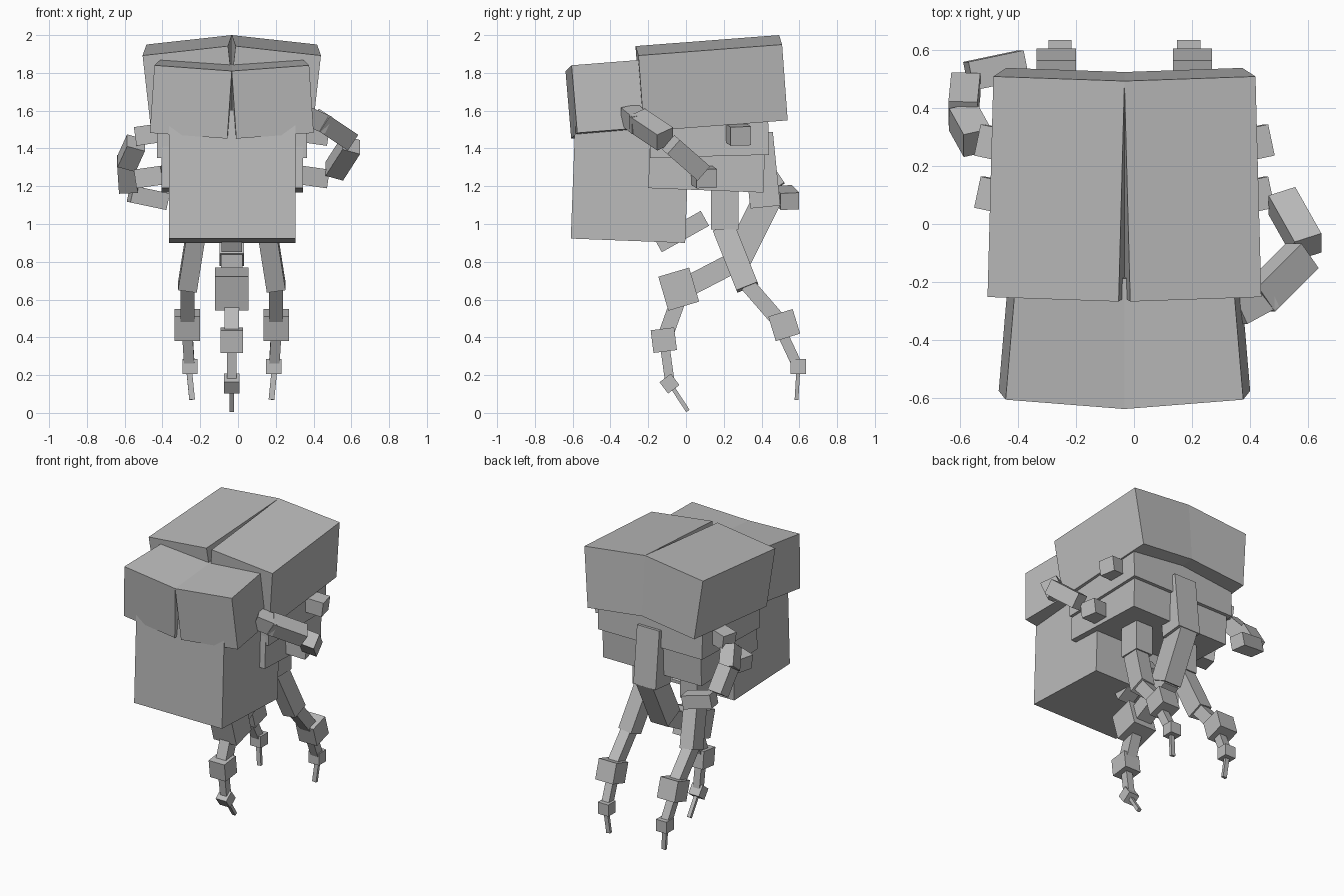
import bpy
from math import radians
from mathutils import Vector, Matrix, Euler

if "Cube" in bpy.data.objects:
    bpy.data.objects.remove(bpy.data.objects["Cube"], do_unlink=True)

MID = -0.033  # x of the mirror plane

grey = bpy.data.materials.new("plain grey")
grey.use_nodes = True
GREY = (0.5, 0.5, 0.5, 1)
grey.diffuse_color = GREY
grey.node_tree.nodes["Principled BSDF"].inputs["Base Color"].default_value = GREY


def box(name, centre, size, rot):
    """Flat box with a rotation matrix."""
    bpy.ops.mesh.primitive_cube_add(size=1)
    ob = bpy.context.object
    ob.name = name
    ob.data.materials.append(grey)
    ob.matrix_world = Matrix.Translation(centre) @ rot.to_4x4() @ Matrix.Diagonal((*size, 1))
    return ob


def slab(name, corner, size, tilt=(0, 0, 0)):
    """Box that grows from one corner along a signed size."""
    rot = Euler([radians(a) for a in tilt]).to_matrix()
    size = Vector(size)
    return box(name, Vector(corner) + rot @ (size / 2), [abs(s) for s in size], rot)


def link(name, start, end, width, depth):
    """Box running from start to end, width measured close to x."""
    start, end = Vector(start), Vector(end)
    along = (end - start).normalized()
    side = Vector((1, 0, 0)) if abs(along.x) < 0.6 else Vector((0, 1, 0))
    side = (side - along * side.dot(along)).normalized()
    rot = Matrix((side, along.cross(side), along)).transposed()
    return box(name, (start + end) / 2, (width, depth, (end - start).length), rot)


# Paired shell halves and front blocks, sharing the middle seam
for side, label in ((1, "left"), (-1, "right")):
    slab(f"{label}_upper_shell", (MID, 0.493, 2.0),
         (side * 0.455, -0.763, -0.405), (4.4, side * 6.3, side * 2))
    slab(f"{label}_front_block", (MID, -0.638, 1.81),
         (side * 0.412, 0.45, -0.36), (4.5, side * -4.2, side * 4.5))

# Body and the stepped blocks below the shell
slab("body", (-0.365, -0.61, 0.923), (0.67, 0.606, 0.68), (-2.2, 0, 0))
slab("lower_step", (-0.405, -0.2, 1.19), (0.75, 0.61, 0.25), (-2.2, 0, 0))
slab("upper_step", (-0.43, -0.19, 1.35), (0.795, 0.63, 0.25), (1.5, 0, 0))

# Pair of rear legs: name, start (x out, y, z), end, width, depth
rear_leg = [
    ("hip", (0.18, 0.205, 1.21), (0.18, 0.205, 0.97), 0.13, 0.145),
    ("thigh", (0.185, 0.2, 0.98), (0.235, 0.325, 0.665), 0.1, 0.12),
    ("shin", (0.235, 0.325, 0.68), (0.235, 0.49, 0.49), 0.075, 0.08),
    ("knee_block", (0.235, 0.5, 0.53), (0.235, 0.54, 0.4), 0.135, 0.135),
    ("lower_shin", (0.235, 0.51, 0.42), (0.225, 0.585, 0.26), 0.055, 0.055),
    ("foot_block", (0.222, 0.594, 0.285), (0.222, 0.594, 0.205), 0.08, 0.08),
    ("toe", (0.225, 0.594, 0.22), (0.21, 0.585, 0.07), 0.03, 0.02),
]
for side, label in ((1, "left"), (-1, "right")):
    for part, a, b, w, d in rear_leg:
        link(f"{label}_{part}", (MID + side * a[0], *a[1:]),
             (MID + side * b[0], *b[1:]), w, d)

# Central leg: start (y, z), end (y, z), width, depth
centre_leg = [
    ("back_panel", (0.38, 1.48), (0.42, 1.09), 0.17, 0.16),
    ("back_thigh", (0.43, 1.13), (0.27, 0.81), 0.13, 0.15),
    ("middle_thigh", (0.3, 0.82), (0.03, 0.68), 0.115, 0.11),
    ("under_strut", (0.1, 1.03), (-0.15, 0.89), 0.11, 0.09),
    ("front_knee_block", (-0.065, 0.745), (-0.012, 0.565), 0.175, 0.17),
    ("front_shin", (-0.04, 0.6), (-0.105, 0.42), 0.075, 0.08),
    ("front_ankle_block", (-0.125, 0.445), (-0.11, 0.325), 0.12, 0.125),
    ("front_lower_shin", (-0.11, 0.34), (-0.085, 0.16), 0.05, 0.05),
    ("front_foot_block", (-0.11, 0.185), (-0.065, 0.125), 0.08, 0.075),
    ("front_toe", (-0.075, 0.14), (0.01, 0.01), 0.025, 0.022),
]
for part, a, b, w, d in centre_leg:
    link(part, (MID, *a), (MID, *b), w, d)

# Arm stubs on both flanks
for side, label in ((1, "left"), (-1, "right")):
    for part, y, z in (("rear_shoulder", 0.28, 1.475), ("side_stub", 0.1, 1.25)):
        link(f"{label}_{part}", (MID + side * 0.36, y - 0.02, z + 0.01),
             (MID + side * 0.5, y + 0.01, z - 0.01), 0.11, 0.1)

# Left arm bends from the front shoulder back to the flank
link("left_arm_root", (0.35, -0.3, 1.58), (0.46, -0.24, 1.53), 0.1, 0.1)
link("left_upper_arm", (0.43, -0.26, 1.55), (0.58, -0.11, 1.45), 0.11, 0.1)
link("left_forearm", (0.6, -0.08, 1.42), (0.51, 0.08, 1.28), 0.1, 0.1)

# Right arm bends from the rear shoulder down and inward
link("right_upper_arm", (-0.54, 0.28, 1.43), (-0.59, 0.37, 1.32), 0.1, 0.1)
link("right_elbow", (-0.59, 0.38, 1.34), (-0.58, 0.48, 1.19), 0.1, 0.1)
link("right_forearm", (-0.57, 0.51, 1.16), (-0.38, 0.55, 1.12), 0.1, 0.09)
